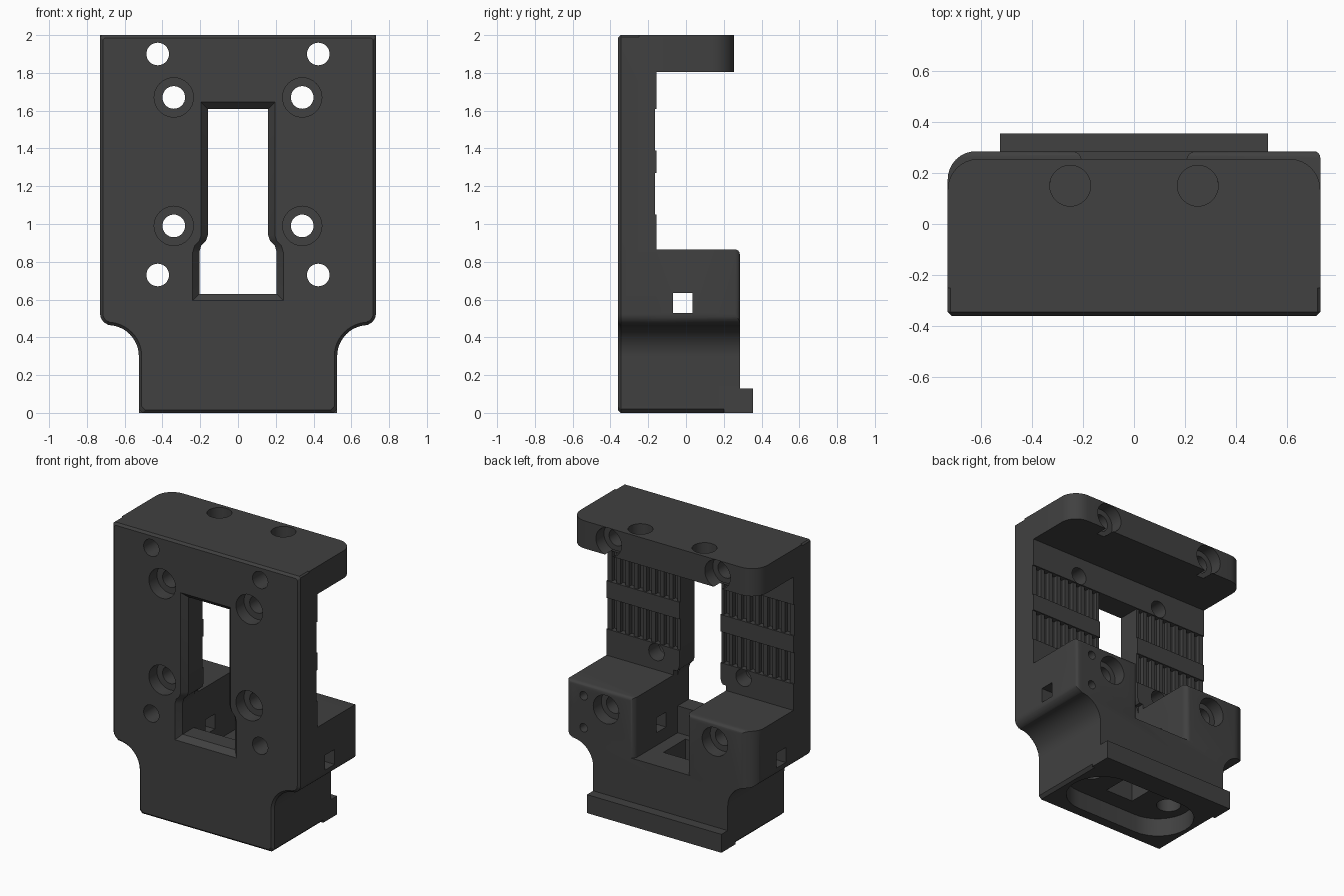
import bpy, bmesh, math

if "Cube" in bpy.data.objects:
    bpy.data.objects.remove(bpy.data.objects["Cube"])

PLACE = {'x': lambda a, b, d: (d, a, b),
         'y': lambda a, b, d: (a, d, b),
         'z': lambda a, b, d: (a, b, d)}


def loft(name, rings, axis):
    """Solid through flat rings of equal length: [(points, depth), ...]."""
    bm = bmesh.new()
    loops = [[bm.verts.new(PLACE[axis](a, b, d)) for a, b in pts] for pts, d in rings]
    n = len(loops[0])
    for lo, hi in zip(loops, loops[1:]):
        for i in range(n):
            j = (i + 1) % n
            bm.faces.new((lo[i], lo[j], hi[j], hi[i]))
    bm.faces.new(loops[0])
    bm.faces.new(loops[-1])
    bmesh.ops.recalc_face_normals(bm, faces=bm.faces)
    mesh = bpy.data.meshes.new(name)
    bm.to_mesh(mesh)
    bm.free()
    ob = bpy.data.objects.new(name, mesh)
    bpy.context.collection.objects.link(ob)
    return ob


def prism(name, pts, axis, lo, hi):
    return loft(name, [(pts, lo), (pts, hi)], axis)


def box(name, x, y, z):
    return prism(name, [(x[0], y[0]), (x[1], y[0]), (x[1], y[1]), (x[0], y[1])], 'z', *z)


def arc(cx, cy, r, a0, a1, n=8):
    return [(cx + r * math.cos(math.radians(a0 + (a1 - a0) * i / n)),
             cy + r * math.sin(math.radians(a0 + (a1 - a0) * i / n))) for i in range(n + 1)]


def circle(cx, cy, r, n=32):
    return arc(cx, cy, r, 0, 360 * (n - 1) / n, n - 1)


def mirrored(half):
    return half + [(-x, y) for x, y in reversed(half)]


def combine(target, tool, op='DIFFERENCE'):
    mod = target.modifiers.new(op.title(), 'BOOLEAN')
    mod.operation, mod.object, mod.solver = op, tool, 'EXACT'
    bpy.context.view_layer.objects.active = target
    bpy.ops.object.modifier_apply(modifier=mod.name)
    bpy.data.objects.remove(tool)


def outline(d=0.0):
    """Shouldered front outline, drawn in by d."""
    return mirrored([(0.505 - d, d), (0.525 - d, 0.02 + d)]
                    + arc(0.69, 0.30, 0.165 + d, 180, 90, 12)
                    + arc(0.67, 0.525, 0.06 - d, -80, 0, 6)
                    + [(0.73 - d, 1.99 - d), (0.72 - d, 2 - d)])


# front plate with chamfered front edge
body = loft("carriage_body", [(outline(0.015), -0.36), (outline(), -0.345),
                              (outline(), -0.155)], 'y')

# top shelf with rounded rear corners
shelf = prism("top_shelf", mirrored([(0.73, -0.25)] + arc(0.61, 0.135, 0.12, 0, 90)),
              'z', 1.805, 2.0)
combine(body, shelf, 'UNION')

# lower block: shouldered outline, rounded top edge, one large and one small corner
block = prism("lower_block", outline(), 'y', -0.25, 0.285)
combine(block, prism("block_side", [(-0.5, -0.1), (0.285, -0.1)]
                     + arc(0.26, 0.84, 0.025, 0, 90, 4) + [(-0.5, 0.865)], 'x', -1, 1),
        'INTERSECT')
combine(block, prism("block_plan", [(-0.73, -0.5), (0.73, -0.5)]
                     + arc(0.705, 0.26, 0.025, 0, 90, 4)
                     + arc(-0.62, 0.175, 0.11, 90, 180), 'z', -1, 1.2), 'INTERSECT')
combine(body, block, 'UNION')
combine(body, box("rear_lip", (-0.525, 0.525), (0.2, 0.355), (0, 0.13)), 'UNION')

# keyhole window with chamfered front rim
def window(d):
    return mirrored([(0.205 + d, 0.63 - d), (0.205 + d, 0.85), (0.195 + d, 0.885),
                     (0.17 + d, 0.91), (0.16 + d, 0.94), (0.16 + d, 1.61 + d)])

combine(body, loft("window", [(window(0.045), -0.37), (window(0), -0.325),
                              (window(0), -0.05)], 'y'))

# rear notch between the blocks, flared at the back
notch = mirrored([(0.205, -0.2)] + arc(0.245, 0.246, 0.04, 180, 90, 5) + [(0.245, 0.4)])
combine(body, prism("notch", notch, 'z', 0.44, 0.9))

# toothed belt clamps on the rear of the plate
for z0, z1 in ((1.05, 1.27), (1.39, 1.61)):
    combine(body, box("clamp", (-0.8, 0.8), (-0.165, -0.1), (z0, z1)))
    for side in (-1, 1):
        for i in range(8):
            x = side * (0.2 + 0.068 * i)
            combine(body, box("groove", (x - 0.019, x + 0.019), (-0.195, -0.1), (z0, z1)))

for x in (-1, 1):
    # long screw holes with rear counterbores
    for z, back in ((1.9, 0.255), (0.73, 0.285)):
        combine(body, prism("hole", circle(x * 0.425, z, 0.06), 'y', -0.5, 0.5))
        combine(body, prism("bore", circle(x * 0.425, z, 0.1), 'y', back - 0.09, 0.5))
    # plate screw holes with front counterbores
    for z in (1.67, 0.99):
        combine(body, prism("hole", circle(x * 0.34, z, 0.06), 'y', -0.5, 0.0))
        combine(body, prism("bore", circle(x * 0.34, z, 0.104), 'y', -0.5, -0.27))
    # round pockets in the shelf top
    combine(body, prism("pocket", circle(x * 0.25, 0.15, 0.08), 'z', 1.92, 2.1))

# small blind holes in one block
for z in (0.78, 0.555):
    combine(body, prism("pilot", circle(0.6, z, 0.03, 16), 'y', 0.1, 0.4))

# square cross channel
combine(body, box("channel", (-1, 1), (-0.07, 0.035), (0.53, 0.635)))

# oval recess in the underside, with a slot and two holes above it
oval = arc(0.24, -0.04, 0.235, -90, 90, 16) + arc(-0.24, -0.04, 0.235, 90, 270, 16)
combine(body, prism("recess", oval, 'z', -0.1, 0.13))
combine(body, box("slot", (-0.11, 0.11), (-0.15, 0.095), (0.05, 0.5)))
for x in (-0.33, 0.33):
    combine(body, prism("hole", circle(x, -0.04, 0.08), 'z', 0.05, 0.25))

# dark plastic
mat = bpy.data.materials.new("dark_grey")
mat.diffuse_color = (0.052, 0.052, 0.052, 1)
mat.use_nodes = True
mat.node_tree.nodes["Principled BSDF"].inputs["Base Color"].default_value = mat.diffuse_color
body.data.materials.clear()
body.data.materials.append(mat)
for p in body.data.polygons:
    p.material_index = 0
bpy.ops.object.select_all(action='DESELECT')
body.select_set(True)
bpy.context.view_layer.objects.active = body
bpy.ops.object.shade_smooth_by_angle(angle=math.radians(30))
